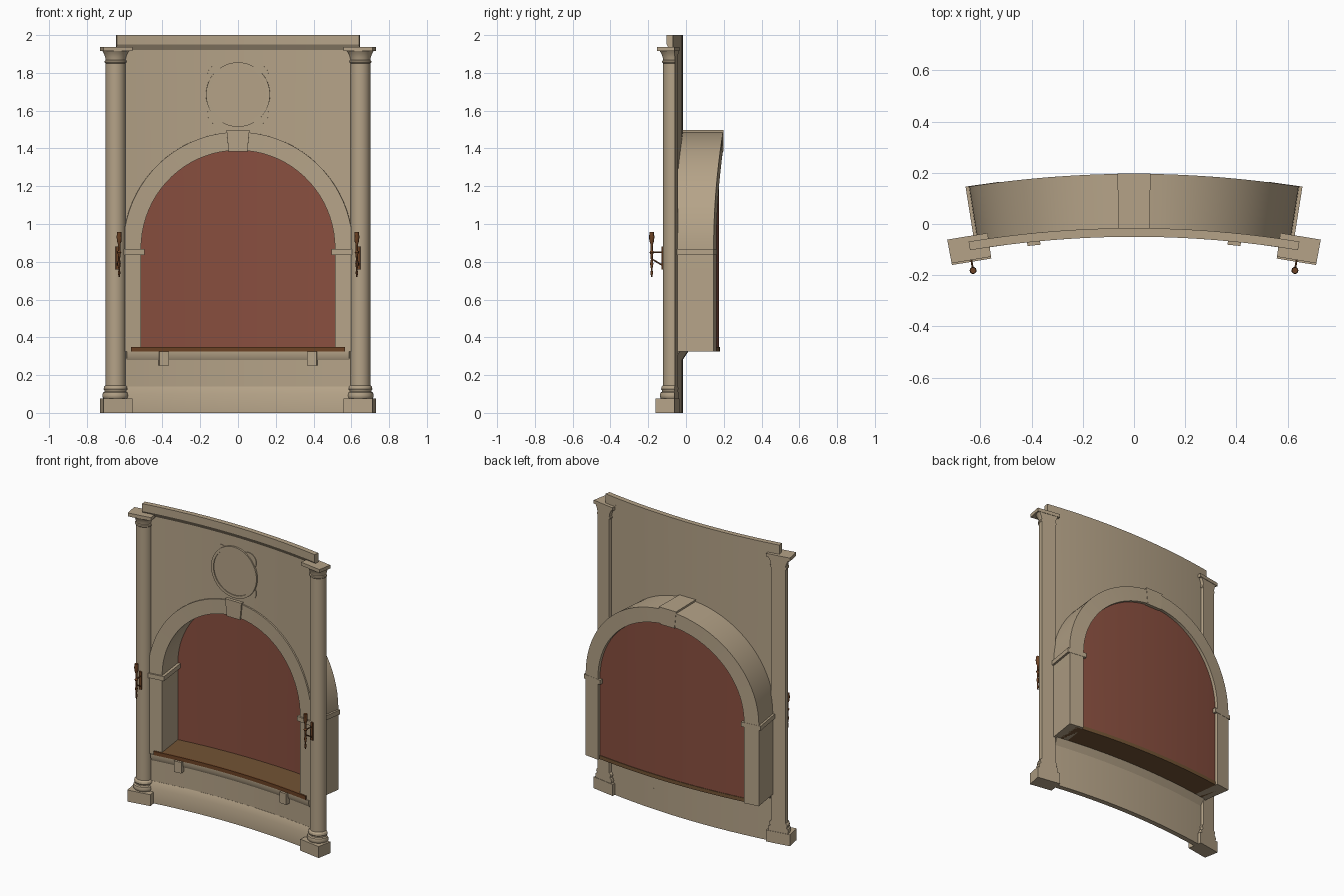
import bpy, bmesh, math
from mathutils import Matrix, Vector

R = 4.0          # radius of the curved wall
SPRING = 0.87    # height where the arch begins
R_IN, R_OUT = 0.52, 0.617
COL_U, COL_D = 0.653, -0.015

if "Cube" in bpy.data.objects:
    bpy.data.objects.remove(bpy.data.objects["Cube"], do_unlink=True)


def material(name, rgb):
    m = bpy.data.materials.new(name)
    m.use_nodes = True
    m.diffuse_color = (*rgb, 1)
    bsdf = next(n for n in m.node_tree.nodes if n.type == "BSDF_PRINCIPLED")
    bsdf.inputs["Base Color"].default_value = (*rgb, 1)
    return m


STONE = material("sandstone", (0.46, 0.365, 0.245))
RED = material("brick_red", (0.25, 0.078, 0.05))
WOOD = material("shelf_wood", (0.17, 0.088, 0.035))
BRONZE = material("dark_bronze", (0.15, 0.055, 0.018))


def finish(name, bm, mat):
    """Bend (along wall, depth, height) coordinates round the wall and make the object."""
    bmesh.ops.recalc_face_normals(bm, faces=bm.faces[:])
    for v in bm.verts:
        a, r = v.co.x / R, R + v.co.y
        v.co = Vector((r * math.sin(a), r * math.cos(a) - R, v.co.z))
    mesh = bpy.data.meshes.new(name)
    bm.to_mesh(mesh)
    bm.free()
    mesh.materials.append(mat)
    mesh.shade_smooth()
    mesh.set_sharp_from_angle(angle=math.radians(30))
    ob = bpy.data.objects.new(name, mesh)
    bpy.context.collection.objects.link(ob)
    return ob


def slab(name, polys, d0, d1, mat):
    """Weld (u, z) polygons into one sheet and extrude it from depth d0 to d1."""
    bm = bmesh.new()
    for poly in polys:
        bm.faces.new([bm.verts.new((u, d0, z)) for u, z in poly])
    bmesh.ops.remove_doubles(bm, verts=bm.verts[:], dist=1e-4)
    ext = bmesh.ops.extrude_face_region(bm, geom=bm.faces[:], use_keep_orig=True)
    bmesh.ops.translate(bm, vec=(0, d1 - d0, 0),
                        verts=[g for g in ext["geom"] if isinstance(g, bmesh.types.BMVert)])
    return finish(name, bm, mat)


def sweep(name, profile, half, mat, n=24):
    """Run a (depth, z) profile along the wall from -half to half."""
    bm = bmesh.new()
    rings = [[bm.verts.new((half * (2 * i / n - 1), d, z)) for d, z in profile]
             for i in range(n + 1)]
    k = len(profile)
    for a, b in zip(rings, rings[1:]):
        for j in range(k):
            bm.faces.new((a[j], a[(j + 1) % k], b[(j + 1) % k], b[j]))
    bm.faces.new(rings[0])
    bm.faces.new(rings[-1])
    return finish(name, bm, mat)


def box(name, u0, u1, d0, d1, z0, z1, mat):
    return slab(name, [[(u0, z0), (u1, z0), (u1, z1), (u0, z1)]], d0, d1, mat)


def lathe(name, profile, u, d, mat, n=32, cut=None):
    """Turn a (radius, z) profile about a vertical axis, optionally cut flat behind."""
    bm = bmesh.new()
    rings = [[bm.verts.new((u + r * math.cos(2 * math.pi * i / n),
                            d + r * math.sin(2 * math.pi * i / n), z)) for i in range(n)]
             for r, z in profile]
    for a, b in zip(rings, rings[1:]):
        for i in range(n):
            bm.faces.new((a[i], a[(i + 1) % n], b[(i + 1) % n], b[i]))
    bm.faces.new(rings[0])
    bm.faces.new(rings[-1])
    if cut is not None:
        geom = bm.verts[:] + bm.edges[:] + bm.faces[:]
        bmesh.ops.bisect_plane(bm, geom=geom, plane_co=(0, cut, 0),
                               plane_no=(0, 1, 0), clear_outer=True)
        bmesh.ops.holes_fill(bm, edges=[e for e in bm.edges if e.is_boundary])
    return finish(name, bm, mat)


def rod(name, a, b, r, mat):
    a, b = Vector(a), Vector(b)
    bm = bmesh.new()
    turn = (b - a).to_track_quat("Z", "Y").to_matrix().to_4x4()
    bmesh.ops.create_cone(bm, cap_ends=True, segments=10, radius1=r, radius2=r,
                          depth=(b - a).length,
                          matrix=Matrix.Translation((a + b) / 2) @ turn)
    return finish(name, bm, mat)


def arc(r, a, u=0, z=SPRING):
    return (u + r * math.sin(a), z + r * math.cos(a))


def rect(u0, u1, z0, z1):
    return [(u0, z0), (u1, z0), (u1, z1), (u0, z1)]


# Wall with arched opening
HOLE, SILL_Z, WALL_TOP = 0.57, 0.325, 1.95
cuts = [HOLE * math.sin(math.pi * (i / 32 - 0.5)) for i in range(33)]
wall = []
for u0, u1 in zip(cuts, cuts[1:]):
    z0, z1 = (SPRING + math.sqrt(max(0, HOLE ** 2 - u * u)) for u in (u0, u1))
    wall.append([(u0, z0), (u1, z1), (u1, WALL_TOP), (u0, WALL_TOP)])
    wall.append(rect(u0, u1, 0, SILL_Z))
for s in (-1, 1):
    side = [0, SILL_Z, SPRING, WALL_TOP]
    wall += [rect(s * HOLE, s * 0.625, a, b) for a, b in zip(side, side[1:])]
slab("curved_wall", wall, -0.016, -0.03, STONE)

# Cornice, base course and sill mouldings
sweep("cornice", [(-0.016, 2), (-0.05, 2), (-0.05, 1.95), (-0.031, 1.92), (-0.016, 1.92)],
      0.652, STONE)
sweep("base_course", [(-0.016, 0), (-0.05, 0), (-0.05, 0.1), (-0.031, 0.14), (-0.016, 0.14)],
      0.62, STONE)
sweep("sill_moulding", [(-0.035, 0.28), (-0.045, 0.3), (-0.045, SILL_Z), (0.012, SILL_Z),
                        (-0.018, 0.28)], 0.597, STONE)
sweep("shelf_edge", [(-0.05, 0.325), (-0.05, 0.35), (-0.038, 0.35), (-0.038, 0.325)],
      0.575, BRONZE)
sweep("shelf", [(-0.038, 0.325), (-0.038, 0.35), (0.18, 0.35), (0.18, 0.325)], 0.575, WOOD)

# Arch stones: straight jambs and wedges, both sides of the keystone
KEY, COUNT, STEPS = math.radians(5.6), 9, 2
step = (math.pi / 2 - KEY) / COUNT
stones = []
for s in (-1, 1):
    for i in range(COUNT):
        angles = [s * (KEY + step * (i + j / STEPS)) for j in range(STEPS + 1)]
        stones.append([arc(R_OUT, a) for a in angles] + [arc(R_IN, a) for a in reversed(angles)])
    levels = [SILL_Z, 0.7, SPRING]
    stones += [rect(s * R_IN, s * R_OUT, a, b) for a, b in zip(levels, levels[1:])]
    lo, hi = sorted((s * 0.502, s * 0.63))
    box("impost", lo, hi, -0.05, 0.198, 0.837, 0.867, STONE)
slab("arch_stones", stones, -0.04, 0.196, STONE)
slab("keystone", [[arc(R_OUT + 0.013, -KEY), arc(R_OUT + 0.013, KEY),
                   arc(R_IN - 0.005, KEY), arc(R_IN - 0.005, -KEY)]], -0.05, 0.198, STONE)

# Recessed back panel
panel = []
for u0, u1 in zip(cuts, cuts[1:]):
    top = [SPRING + math.sqrt(max(0, HOLE ** 2 - u * u)) - 0.02 for u in (u0, u1)]
    panel.append([(u0, 0.345), (u1, 0.345), (u1, top[1]), (u0, top[0])])
slab("back_panel", panel, 0.168, 0.176, RED)

# Round medallion with four lobes
MZ, TURN = 1.685, 2 * math.pi
for su in (-1, 1):
    for sz in (-1, 1):
        slab("medallion_lobe", [[arc(0.058, TURN * i / 24, su * 0.105, MZ + sz * 0.102)
                                 for i in range(24)]], -0.029, -0.034, STONE)
slab("medallion_disc", [[arc(0.16, TURN * i / 48, 0, MZ) for i in range(48)]],
     -0.029, -0.036, STONE)
slab("medallion_ring", [[arc(r, TURN * (i + k) / 48, 0, MZ)
                         for r, k in ((0.153, 0), (0.171, 0), (0.171, 1), (0.153, 1))]
                        for i in range(48)], -0.029, -0.042, STONE)

# Half columns, wall lamps and shelf brackets
SHAFT = [(0.06, 0.07), (0.068, 0.08), (0.071, 0.093), (0.067, 0.107), (0.059, 0.112),
         (0.059, 0.118), (0.064, 0.126), (0.061, 0.138), (0.053, 0.146), (0.053, 1.85),
         (0.058, 1.855), (0.058, 1.864), (0.053, 1.868), (0.056, 1.885), (0.063, 1.903),
         (0.071, 1.916)]
TORCH = [(0.003, 0.72), (0.007, 0.74), (0.004, 0.76), (0.009, 0.79), (0.005, 0.81),
         (0.007, 0.84), (0.012, 0.85), (0.006, 0.86), (0.007, 0.895), (0.013, 0.91),
         (0.014, 0.935), (0.012, 0.957)]
for s in (-1, 1):
    u, lamp_d = s * COL_U, -0.13
    lathe("half_column", SHAFT, u, COL_D, STONE, cut=0.003)
    box("column_plinth", u - 0.08, u + 0.08, -0.095, 0.006, 0, 0.077, STONE)
    box("column_abacus", u - 0.08, u + 0.08, -0.088, 0.006, 1.915, 1.938, STONE)
    box("lamp_backplate", u - 0.009, u + 0.009, -0.076, -0.064, 0.76, 0.88, BRONZE)
    lathe("lamp_torch", TORCH, u, lamp_d, BRONZE, n=12)
    rod("lamp_arm", (u, -0.07, 0.85), (u, lamp_d, 0.85), 0.004, BRONZE)
    rod("lamp_brace", (u, -0.07, 0.78), (u, lamp_d, 0.815), 0.004, BRONZE)
    box("shelf_bracket", s * 0.398 - 0.026, s * 0.398 + 0.026, -0.064, -0.028, 0.25, 0.324, STONE)
